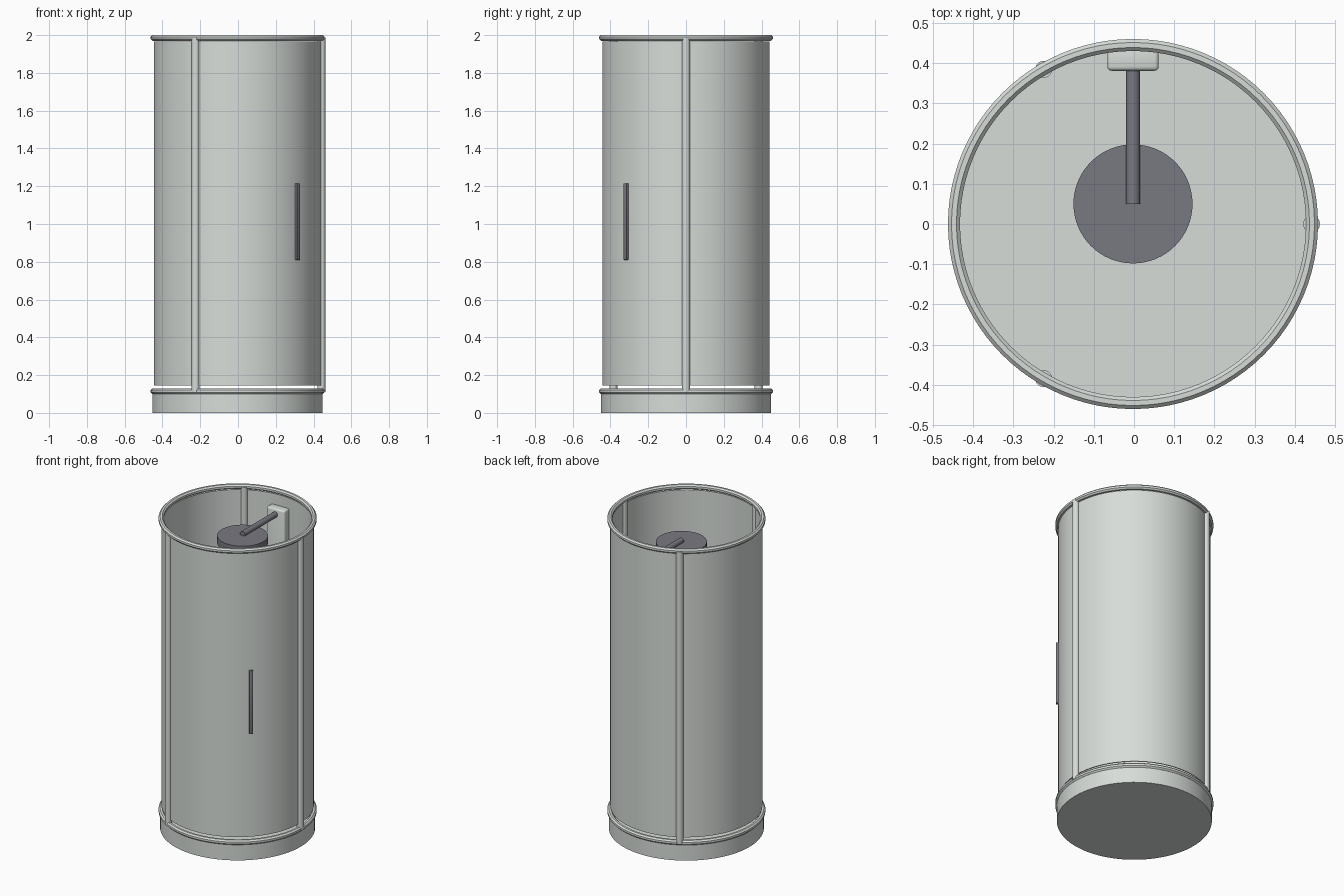
import bpy, bmesh, math
from mathutils import Matrix, Vector

cube = bpy.data.objects.get("Cube")
if cube:
    bpy.data.objects.remove(cube, do_unlink=True)

CX = -0.0025          # axis of the cabin
R = 0.444             # radius of the wall line


def material(name, rgb):
    m = bpy.data.materials.new(name)
    m.diffuse_color = (*rgb, 1)
    m.use_nodes = True
    bsdf = next(n for n in m.node_tree.nodes if n.type == 'BSDF_PRINCIPLED')
    bsdf.inputs["Base Color"].default_value = (*rgb, 1)
    return m


pale = material("pale grey", (0.68, 0.72, 0.69))
dark = material("dark grey", (0.19, 0.19, 0.22))


def finish(name, bm, mat):
    bmesh.ops.recalc_face_normals(bm, faces=bm.faces)
    me = bpy.data.meshes.new(name)
    bm.to_mesh(me)
    bm.free()
    me.materials.append(mat)
    ob = bpy.data.objects.new(name, me)
    bpy.context.collection.objects.link(ob)
    bpy.ops.object.select_all(action='DESELECT')
    ob.select_set(True)
    bpy.context.view_layer.objects.active = ob
    bpy.ops.object.shade_smooth_by_angle(angle=math.radians(30))
    return ob


def cylinder(name, a, b, r, mat, n=32):
    a, b = Vector(a), Vector(b)
    turn = (b - a).to_track_quat('Z', 'Y').to_matrix().to_4x4()
    bm = bmesh.new()
    bmesh.ops.create_cone(bm, cap_ends=True, segments=n, radius1=r, radius2=r,
                          depth=(b - a).length,
                          matrix=Matrix.Translation((a + b) / 2) @ turn)
    return finish(name, bm, mat)


def box(name, centre, size, angle, bevel, mat):
    bm = bmesh.new()
    bmesh.ops.create_cube(bm, size=1, matrix=Matrix.Translation(centre)
                          @ Matrix.Rotation(angle, 4, 'Z') @ Matrix.Diagonal((*size, 1)))
    bmesh.ops.bevel(bm, geom=bm.edges[:], offset=bevel, segments=3,
                    profile=0.5, affect='EDGES')
    return finish(name, bm, mat)


def lathe(name, profile, mat, n=96):
    """Revolve a closed (radius, z) profile about the cabin axis."""
    bm = bmesh.new()
    rows = []
    for i in range(n):
        t = 2 * math.pi * i / n
        rows.append([bm.verts.new((CX + r * math.cos(t), r * math.sin(t), z))
                     for r, z in profile])
    k = len(profile)
    for i in range(n):
        p, q = rows[i], rows[(i + 1) % n]
        for j in range(k):
            bm.faces.new((p[j], q[j], q[(j + 1) % k], p[(j + 1) % k]))
    return finish(name, bm, mat)


# Base tray and curved wall, with a narrow gap between them
cylinder("base_tray", (CX, 0, 0), (CX, 0, 0.112), 0.451, pale, 96)
lathe("cabin_wall", [(0.437, 0.146), (0.443, 0.146), (0.443, 1.967), (0.437, 1.967)], pale)

# Eight-sided frame rings at the bottom and top
for name, z in (("lower_ring", 0.115), ("upper_ring", 1.985)):
    section = [(0.445 + 0.0162 * math.cos(math.radians(22.5 + 45 * i)),
                z + 0.0162 * math.sin(math.radians(22.5 + 45 * i))) for i in range(8)]
    lathe(name, section, pale)

# Three upright posts
for i in range(3):
    t = math.radians(120 * i)
    x, y = CX + R * math.cos(t), R * math.sin(t)
    cylinder(f"post_{i + 1}", (x, y, 0.11), (x, y, 1.988), 0.021, pale, 24)

# Door handle at the front left
t = math.radians(-45)
box("door_handle", (CX + 0.446 * math.cos(t), 0.446 * math.sin(t), 1.013),
    (0.024, 0.022, 0.405), t, 0.002, dark)

# Shower column, arm and head
box("shower_column", (CX, 0.41, 1.325), (0.128, 0.058, 1.15), 0, 0.01, pale)
cylinder("shower_arm", (CX, 0.05, 1.865), (CX, 0.39, 1.865), 0.018, dark, 24)
cylinder("shower_head", (CX, 0.05, 1.81), (CX, 0.05, 1.857), 0.148, dark, 64)
